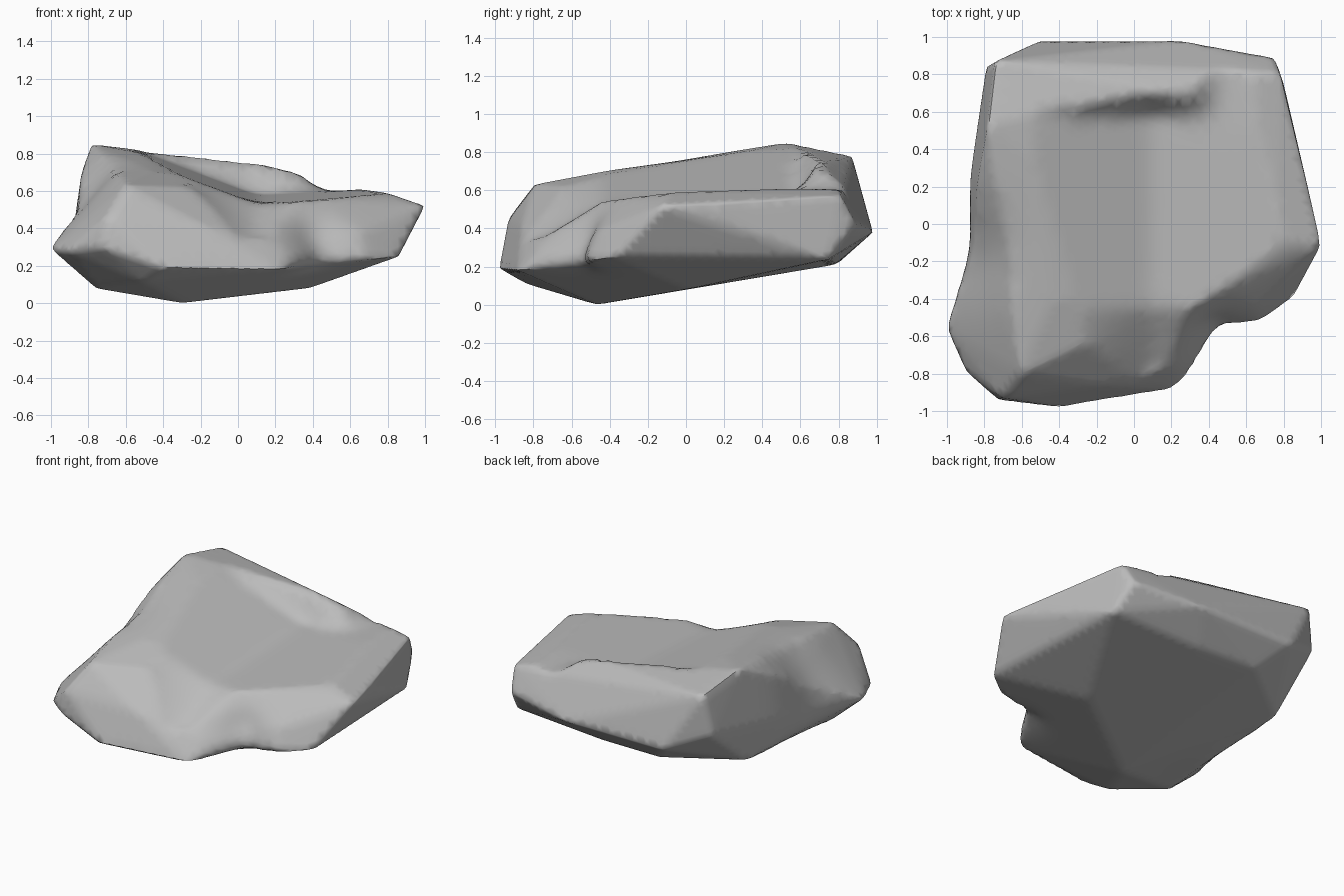
import bpy
import bmesh
from math import exp, radians
from mathutils import Vector

start_cube = bpy.data.objects.get("Cube")
if start_cube:
    bpy.data.objects.remove(start_cube, do_unlink=True)

# Stone colour
stone = bpy.data.materials.new("stone grey")
stone.use_nodes = True
grey = (0.5, 0.5, 0.5, 1)
stone.diffuse_color = grey
stone.node_tree.nodes["Principled BSDF"].inputs["Base Color"].default_value = grey

# Main corners of the boulder, grouped by region
underside = [(-.3, -.47, 0), (-.76, -.55, .08), (.38, 0, .08), (-.5, -.84, .11),
             (.8, .75, .24), (.1, .78, .21), (-.35, .8, .22), (-.8, .46, .19)]
front_end = [(-.4, -.98, .19), (.2, -.88, .18), (.38, -.74, .27), (-.73, -.94, .3),
             (-.9, -.79, .28), (-.7, -.93, .46), (-.6, -.8, .63), (-.2, -.86, .42)]
back_end = [(-.5, .98, .38), (.25, .98, .38), (.75, .89, .42), (.78, .81, .57),
            (-.74, .87, .78), (-.79, .84, .5), (-.35, .75, .74), (.14, .72, .74)]
left_flank = [(1, -.12, .52), (.94, .15, .52), (.77, -.1, .6), (.86, -.38, .25)]
right_flank = [(-1, -.57, .29), (-.87, 0, .62), (-.78, .53, .85), (-.45, -.43, .7),
               (-.5, .3, .8)]

# Hollows in the flanks: centre, radius, push
hollows = [((.47, -.66), .15, (-.04, .12, 0)), ((-.9, -.15), .25, (.05, 0, -.03))]


def smooth_step(low, high, value):
    t = min(max((value - low) / (high - low), 0), 1)
    return t * t * (3 - 2 * t)


def basin_height(x, y):
    """Sunken top: falls from the tall side, rises at the back ledge."""
    floor = .55 + .05 * min(y, .5) + .38 * max(.1 - x, 0) + .06 * max(x - .1, 0)
    ledge = .17 * smooth_step(.58, .7, y) * smooth_step(.5, .2, x)
    front_drop = .55 * max(-.45 - y, 0) * smooth_step(-.5, .1, x)
    return floor + ledge - front_drop


# Solid block through the corners, divided evenly
bm = bmesh.new()
for corner in underside + front_end + back_end + left_flank + right_flank:
    bm.verts.new(corner)
bmesh.ops.convex_hull(bm, input=bm.verts)
bmesh.ops.delete(bm, geom=[v for v in bm.verts if not v.link_faces], context='VERTS')
for limit in (.8, .4, .2, .1, .07):
    long_edges = [e for e in bm.edges if e.calc_length() > limit]
    bmesh.ops.subdivide_edges(bm, edges=long_edges, cuts=1)
    bmesh.ops.triangulate(bm, faces=bm.faces)

# Carve the top basin and the hollows
carved = []
for v in bm.verts:
    before = v.co.copy()
    if v.co.z > .35:
        v.co.z = min(v.co.z, max(basin_height(v.co.x, v.co.y), .33))
    for centre, radius, push in hollows:
        distance = (v.co.xy - Vector(centre)).length
        v.co += Vector(push) * exp(-(distance / radius) ** 2)
    if (v.co - before).length > .01:
        carved.append(v)

# Soften the carved areas, then lightly round everything
for verts, factor in ((carved, .5), (carved, .5), (carved, .5), (bm.verts, .3)):
    bmesh.ops.smooth_vert(bm, verts=list(verts), factor=factor,
                          use_axis_x=True, use_axis_y=True, use_axis_z=True)
bmesh.ops.recalc_face_normals(bm, faces=bm.faces)

mesh = bpy.data.meshes.new("boulder")
bm.to_mesh(mesh)
bm.free()
mesh.materials.append(stone)
boulder = bpy.data.objects.new("boulder", mesh)
bpy.context.collection.objects.link(boulder)
bpy.context.view_layer.objects.active = boulder
boulder.select_set(True)
bpy.ops.object.shade_smooth_by_angle(angle=radians(60))
